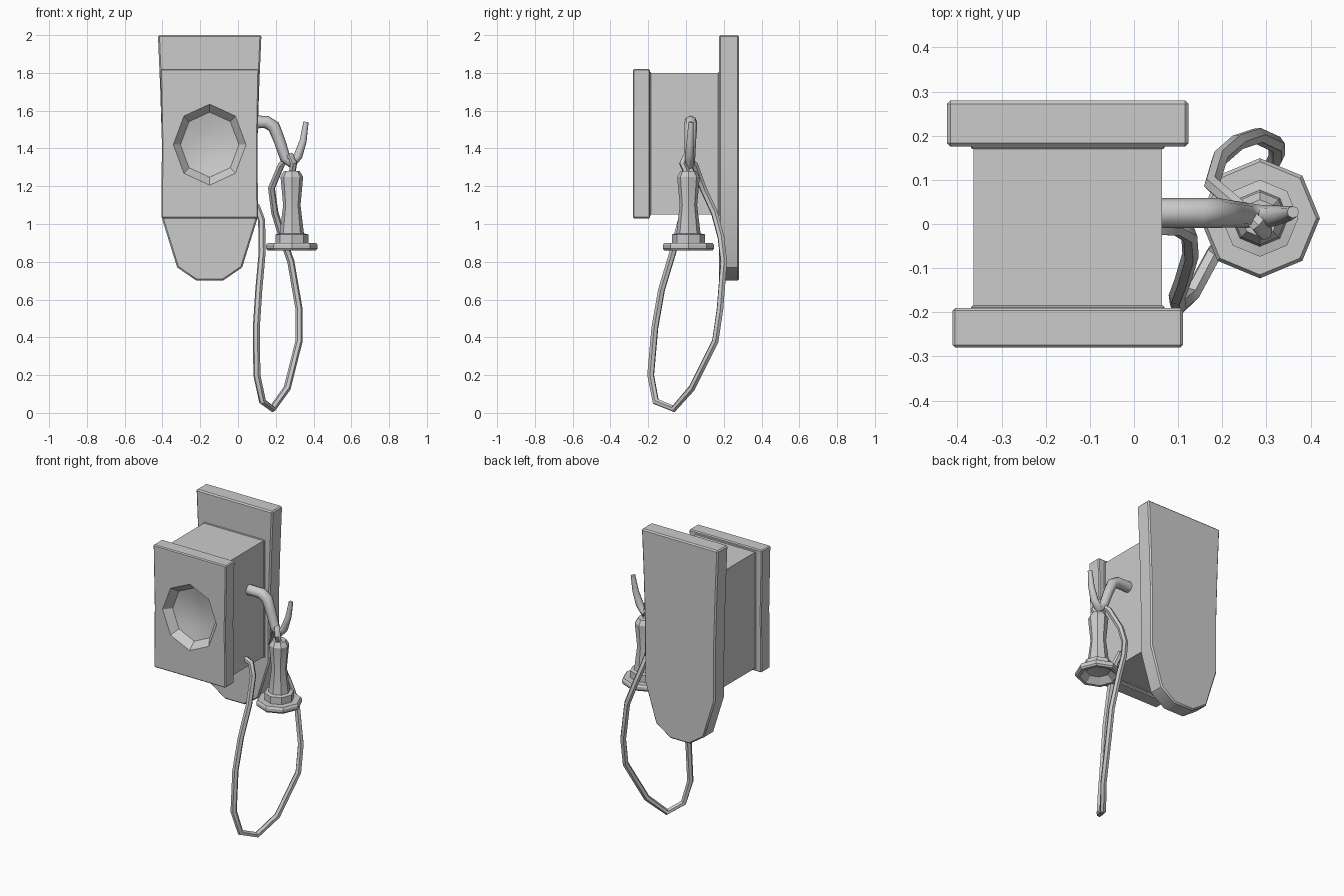
import bpy, bmesh
from math import cos, sin, pi, radians
from mathutils import Vector

if "Cube" in bpy.data.objects:
    bpy.data.objects.remove(bpy.data.objects["Cube"])

CX = -0.15  # centre line of the wooden body


def finish(obj, angle=35):
    """Apply modifiers / convert to mesh, then smooth everything but sharp edges."""
    deps = bpy.context.evaluated_depsgraph_get()
    mesh = bpy.data.meshes.new_from_object(obj.evaluated_get(deps))
    name = obj.name
    bpy.data.objects.remove(obj)
    out = bpy.data.objects.new(name, mesh)
    bpy.context.collection.objects.link(out)
    bpy.ops.object.select_all(action='DESELECT')
    out.select_set(True)
    bpy.context.view_layer.objects.active = out
    bpy.ops.object.shade_smooth_by_angle(angle=radians(angle))
    return out


def from_bmesh(name, bm):
    bmesh.ops.recalc_face_normals(bm, faces=bm.faces)
    mesh = bpy.data.meshes.new(name)
    bm.to_mesh(mesh)
    bm.free()
    obj = bpy.data.objects.new(name, mesh)
    bpy.context.collection.objects.link(obj)
    return obj


def board(name, half, y0, y1, bevel):
    """Symmetric (half width, z) outline mirrored about CX and extruded in y."""
    outline = [(CX + w, z) for w, z in half] + [(CX - w, z) for w, z in reversed(half)]
    bm = bmesh.new()
    face = bm.faces.new([bm.verts.new((x, y0, z)) for x, z in outline])
    ext = bmesh.ops.extrude_face_region(bm, geom=[face])
    verts = [v for v in ext['geom'] if isinstance(v, bmesh.types.BMVert)]
    bmesh.ops.translate(bm, verts=verts, vec=(0, y1 - y0, 0))
    obj = from_bmesh(name, bm)
    if bevel:
        mod = obj.modifiers.new("bevel", 'BEVEL')
        mod.width, mod.segments, mod.limit_method = bevel, 1, 'ANGLE'
        mod.angle_limit = radians(50)
    return obj


def lathe(name, profile, place, sides=8):
    """Revolve (radius, height); place maps (u, v, height) to a position."""
    bm = bmesh.new()
    rings = []
    for r, h in profile:
        n = sides if r > 0 else 1
        rings.append([bm.verts.new(place(r * cos(2 * pi * i / sides),
                                         r * sin(2 * pi * i / sides), h)) for i in range(n)])
    for a, b in zip(rings, rings[1:]):
        for i in range(sides):
            j = (i + 1) % sides
            quad = [a[i % len(a)], a[j % len(a)], b[j % len(b)], b[i % len(b)]]
            bm.faces.new(list(dict.fromkeys(quad)))
    return from_bmesh(name, bm)


def tube(name, points, radius, resolution):
    """Round bar through (x, y, z, radius factor) points."""
    curve = bpy.data.curves.new(name, 'CURVE')
    curve.dimensions = '3D'
    curve.bevel_depth, curve.bevel_resolution = radius, resolution
    curve.use_fill_caps = True
    spline = curve.splines.new('POLY')
    spline.points.add(len(points) - 1)
    for p, (x, y, z, f) in zip(spline.points, points):
        p.co, p.radius = (x, y, z, 1), f
    obj = bpy.data.objects.new(name, curve)
    bpy.context.collection.objects.link(obj)
    return finish(obj, 50)


# Backboard with waisted sides and rounded-off foot
finish(board("backboard", [(0.274, 2.0), (0.262, 1.72), (0.252, 1.4), (0.25, 1.02),
                           (0.172, 0.77), (0.07, 0.70)], 0.175, 0.28, 0.008))

# Box between backboard and front panel, with small flared ends
finish(board("box", [(0.213, 1.80), (0.213, 1.05)], -0.195, 0.18, 0))
for y0, y1, name in ((-0.195, -0.185, "front_trim"), (0.17, 0.18, "rear_trim")):
    finish(board(name, [(0.219, 1.805), (0.219, 1.044)], y0, y1, 0.003))

# Front panel with a sunken octagonal mouthpiece
panel = board("front_panel", [(0.261, 1.82), (0.253, 1.42), (0.256, 1.03)], -0.28, -0.19, 0.006)
cutter = lathe("mouthpiece_cutter", [(0, -0.33), (0.237, -0.33), (0.158, -0.232), (0.09, -0.214), (0, -0.207)],
               lambda u, v, h: Vector((CX + u * 0.98, h, 1.42 + v * 1.09)))
cutter.hide_render = True
cut = panel.modifiers.new("mouthpiece", 'BOOLEAN')
cut.operation, cut.object, cut.solver = 'DIFFERENCE', cutter, 'EXACT'
finish(panel, 30)
bpy.data.objects.remove(cutter)

# Forked hook on the right side
tube("hook", [(0.05, 0.025, 1.54, 1), (0.15, 0.025, 1.54, 1), (0.19, 0.025, 1.515, 1),
              (0.22, 0.023, 1.44, 0.9), (0.25, 0.02, 1.35, 0.85), (0.285, 0.018, 1.315, 0.75),
              (0.318, 0.018, 1.36, 0.7), (0.345, 0.022, 1.44, 0.55), (0.36, 0.027, 1.54, 0.4)],
     0.034, 2)

# Earpiece hanging below the hook, hollow underneath
ear = lathe("earpiece", [(0, 1.28), (0.042, 1.28), (0.06, 1.25), (0.046, 1.10), (0.064, 0.95),
                         (0.087, 0.945), (0.087, 0.90), (0.128, 0.90), (0.136, 0.888),
                         (0.136, 0.87), (0.128, 0.86), (0.11, 0.86), (0.07, 0.895), (0, 0.905)],
            lambda u, v, h: Vector((0.285 + u, 0.013 + v, h)))
finish(ear, 30)

# Cord looping over the hook, down to the floor and back to the box
cord = [(0.285, 0.01, 1.26), (0.295, -0.018, 1.32), (0.28, 0.0, 1.36), (0.23, 0.045, 1.315),
        (0.177, 0.09, 1.19), (0.195, 0.15, 1.06), (0.235, 0.185, 0.93), (0.28, 0.2, 0.8),
        (0.323, 0.18, 0.55), (0.323, 0.155, 0.38), (0.26, 0.03, 0.13), (0.182, -0.065, 0.022),
        (0.13, -0.16, 0.06), (0.1, -0.187, 0.2), (0.097, -0.165, 0.45), (0.11, -0.13, 0.65),
        (0.128, -0.07, 0.85), (0.125, -0.025, 1.02), (0.1, -0.01, 1.09), (0.055, -0.008, 1.105)]
tube("cord", [(*p, 1) for p in cord], 0.019, 1)
